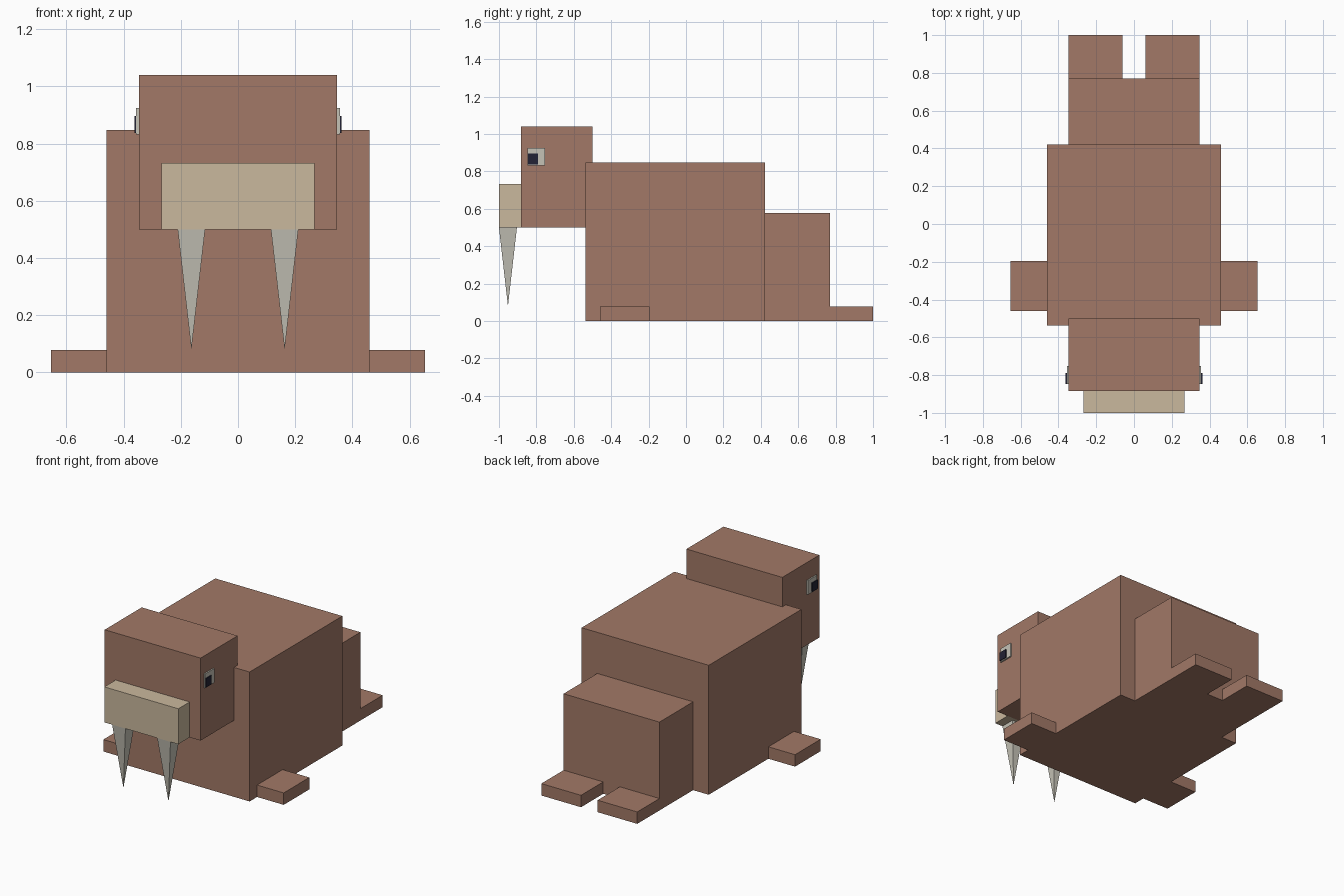
import bpy, bmesh
from mathutils import Vector

if "Cube" in bpy.data.objects:
    bpy.data.objects.remove(bpy.data.objects["Cube"])


def material(name, rgb):
    m = bpy.data.materials.new(name)
    m.diffuse_color = (*rgb, 1)
    m.use_nodes = True
    m.node_tree.nodes["Principled BSDF"].inputs["Base Color"].default_value = m.diffuse_color
    return m


BROWN = material("brown hide", (0.36, 0.19, 0.135))
BEIGE = material("beige muzzle", (0.59, 0.48, 0.34))
IVORY = material("ivory", (0.56, 0.54, 0.47))
BLACK = material("dark navy", (0.016, 0.016, 0.035))


def finish(name, bm, mat):
    bmesh.ops.recalc_face_normals(bm, faces=bm.faces)
    me = bpy.data.meshes.new(name)
    bm.to_mesh(me)
    bm.free()
    me.materials.append(mat)
    ob = bpy.data.objects.new(name, me)
    bpy.context.collection.objects.link(ob)


def box(name, xs, ys, zs, mat):
    """Box spanning the given ranges."""
    lo, hi = Vector((xs[0], ys[0], zs[0])), Vector((xs[1], ys[1], zs[1]))
    bm = bmesh.new()
    bmesh.ops.create_cube(bm, size=1)
    for v in bm.verts:
        v.co = (lo + hi) / 2 + v.co * (hi - lo)
    finish(name, bm, mat)


def tusk(name, x, y, top, tip, half):
    """Square pyramid pointing down."""
    bm = bmesh.new()
    ring = [bm.verts.new((x + sx * half, y + sy * half, top))
            for sx, sy in ((-1, -1), (1, -1), (1, 1), (-1, 1))]
    apex = bm.verts.new((x, y, tip))
    bm.faces.new(ring)
    for i in range(4):
        bm.faces.new((ring[i], ring[(i + 1) % 4], apex))
    finish(name, bm, mat=IVORY)


# Trunk, head and muzzle
box("body", (-0.46, 0.46), (-0.537, 0.422), (0, 0.847), BROWN)
box("hindquarters", (-0.347, 0.347), (0.422, 0.77), (0, 0.578), BROWN)
box("head", (-0.347, 0.347), (-0.883, -0.50), (0.50, 1.04), BROWN)
box("muzzle", (-0.268, 0.268), (-1.0, -0.883), (0.50, 0.732), BEIGE)

# Paired parts
for side, s in (("left", -1), ("right", 1)):
    def span(a, b):
        return sorted((s * a, s * b))
    box(side + "_front_flipper", span(0.46, 0.653), (-0.46, -0.195), (0, 0.078), BROWN)
    box(side + "_rear_flipper", span(0.06, 0.347), (0.77, 1.0), (0, 0.078), BROWN)
    box(side + "_eye", span(0.347, 0.356), (-0.848, -0.753), (0.832, 0.925), IVORY)
    box(side + "_pupil", span(0.356, 0.362), (-0.846, -0.79), (0.838, 0.896), BLACK)
    tusk(side + "_tusk", s * 0.163, -0.952, 0.50, 0.08, 0.048)
